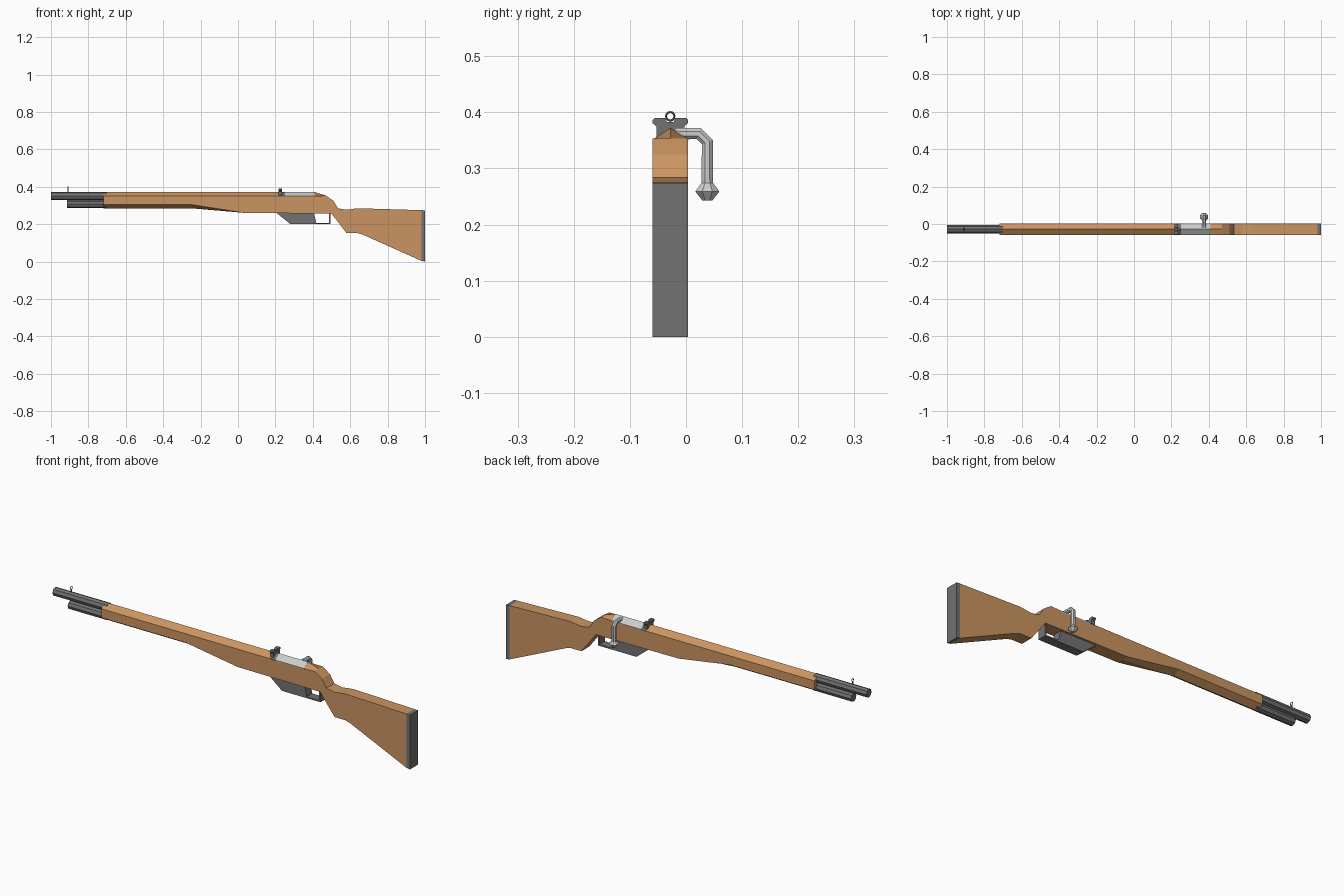
import bpy, math
from mathutils import Vector

if "Cube" in bpy.data.objects:
    bpy.data.objects.remove(bpy.data.objects["Cube"])

YC = -0.028   # centre plane of the rifle
HW = 0.032    # half width of the stock


def material(name, rgb):
    m = bpy.data.materials.new(name)
    m.diffuse_color = (*rgb, 1)
    m.use_nodes = True
    m.node_tree.nodes["Principled BSDF"].inputs["Base Color"].default_value = m.diffuse_color
    return m


WOOD = material("wood", (0.60, 0.30, 0.12))
DARK = material("dark_steel", (0.17, 0.17, 0.17))
LIGHT = material("light_steel", (0.55, 0.55, 0.55))


def make(name, verts, faces, mat):
    me = bpy.data.meshes.new(name)
    me.from_pydata(verts, [], faces)
    me.materials.append(mat)
    ob = bpy.data.objects.new(name, me)
    bpy.context.collection.objects.link(ob)
    bpy.context.view_layer.objects.active = ob
    ob.select_set(True)
    bpy.ops.object.mode_set(mode='EDIT')
    bpy.ops.mesh.select_all(action='SELECT')
    bpy.ops.mesh.normals_make_consistent(inside=False)
    bpy.ops.object.mode_set(mode='OBJECT')
    ob.select_set(False)
    return ob


def loft(name, rings, mat):
    n = len(rings[0])
    verts = [v for r in rings for v in r]
    faces = [(i * n + j, i * n + (j + 1) % n, (i + 1) * n + (j + 1) % n, (i + 1) * n + j)
             for i in range(len(rings) - 1) for j in range(n)]
    faces += [tuple(range(n)), tuple(range(len(verts) - n, len(verts)))]
    return make(name, verts, faces, mat)


def plate_xz(name, pts, half, mat):
    return loft(name, [[(x, YC + s * half, z) for x, z in pts] for s in (-1, 1)], mat)


def plate_yz(name, pts, x0, x1, mat):
    return loft(name, [[(x, YC + y, z) for y, z in pts] for x in (x0, x1)], mat)


def rod_x(name, x0, x1, z, r, mat, n=8):
    pts = [(r * math.sin(math.tau * k / n), z + r * math.cos(math.tau * k / n)) for k in range(n)]
    return plate_yz(name, pts, x0, x1, mat)


def curve(pts, x):
    for (x0, z0), (x1, z1) in zip(pts, pts[1:]):
        if x <= x1:
            return z0 + (z1 - z0) * (x - x0) / (x1 - x0)
    return pts[-1][1]


# Stock: a six-sided section following four side-view lines
comb = [(0.47, 0.353), (0.51, 0.325), (0.535, 0.285), (0.58, 0.277), (0.64, 0.285), (0.98, 0.275)]
belly = [(0.04, 0.26), (0.50, 0.257), (0.58, 0.152), (0.64, 0.152), (0.67, 0.143), (0.98, 0.004)]
shoulder = [(-0.72, 0.35), (0.41, 0.35)] + comb
ridge = [(-0.72, 0.372), (0.41, 0.372)] + comb
side_low = [(-0.72, 0.305), (-0.25, 0.305)] + belly
keel = [(-0.72, 0.285), (-0.25, 0.285)] + belly
stations = sorted({x for c in (ridge, keel) for x, _ in c})
rings = []
for x in stations:
    s, r, l, k = (curve(c, x) for c in (shoulder, ridge, side_low, keel))
    rings.append([(x, YC - HW, s), (x, YC, r), (x, YC + HW, s),
                  (x, YC + HW, l), (x, YC, k), (x, YC - HW, l)])
loft("stock", rings, WOOD)

# Butt plate
plate_xz("butt_plate", [(0.98, 0.275), (1, 0.274), (1, 0), (0.98, 0.004)], HW, DARK)

# Barrel and the tube below it
rod_x("barrel", -1.0, -0.70, 0.351, 0.0215, DARK)
rod_x("lower_tube", -0.915, -0.70, 0.307, 0.0215, DARK)

# Receiver cover following the roof of the stock
roof = [(-HW, 0.351), (0, 0.373), (HW, 0.351), (HW, 0.345), (-HW, 0.345)]
plate_yz("receiver", roof, 0.25, 0.41, LIGHT)
plate_yz("receiver_front_band", roof, 0.22, 0.25, DARK)

# Rear sight with a centre notch
half = [(0.006, 0.383), (0.009, 0.390), (0.028, 0.390), (0.032, 0.386), (0.032, 0.381),
        (0.028, 0.378), (0.025, 0.375), (0.025, 0.352)]
plate_yz("rear_sight", half + [(-y, z) for y, z in reversed(half)], 0.217, 0.235, DARK)

# Front sight: post and ring
plate_yz("front_sight_post", [(-0.002, 0.368), (0.002, 0.368), (0.002, 0.386), (-0.002, 0.386)],
         -0.912, -0.906, DARK)
bpy.ops.mesh.primitive_torus_add(major_segments=12, minor_segments=4, major_radius=0.0075,
                                 minor_radius=0.0018, location=(-0.909, YC, 0.393),
                                 rotation=(0, math.pi / 2, 0))
front_ring = bpy.context.object
front_ring.name = "front_sight_ring"
front_ring.data.materials.append(DARK)

# Magazine and trigger guard
plate_xz("magazine", [(0.20, 0.265), (0.28, 0.20), (0.42, 0.20), (0.405, 0.265)], 0.022, DARK)
plate_xz("trigger_guard", [(0.41, 0.20), (0.495, 0.20), (0.495, 0.265), (0.487, 0.265),
                           (0.487, 0.207), (0.41, 0.207)], 0.022, DARK)

# Bolt handle: bent octagonal rod ending in a flared knob
path = [(-0.02, 0.362, 0.0105, (0, 1)), (0.023, 0.362, 0.0105, (0.38, 0.92)),
        (0.038, 0.347, 0.0105, (0.92, 0.38)), (0.038, 0.274, 0.0105, (1, 0)),
        (0.038, 0.259, 0.0215, (1, 0)), (0.038, 0.243, 0.009, (1, 0))]
rings = []
for y, z, r, (ny, nz) in path:
    d = Vector((0, ny, nz)).normalized()
    ring = []
    for k in range(8):
        a = math.tau * (k + 0.5) / 8
        rr = r / math.cos(math.pi / 8)
        ring.append(Vector((0.375 + rr * math.cos(a), y, z)) + d * rr * math.sin(a))
    rings.append(ring)
loft("bolt_handle", rings, LIGHT)
